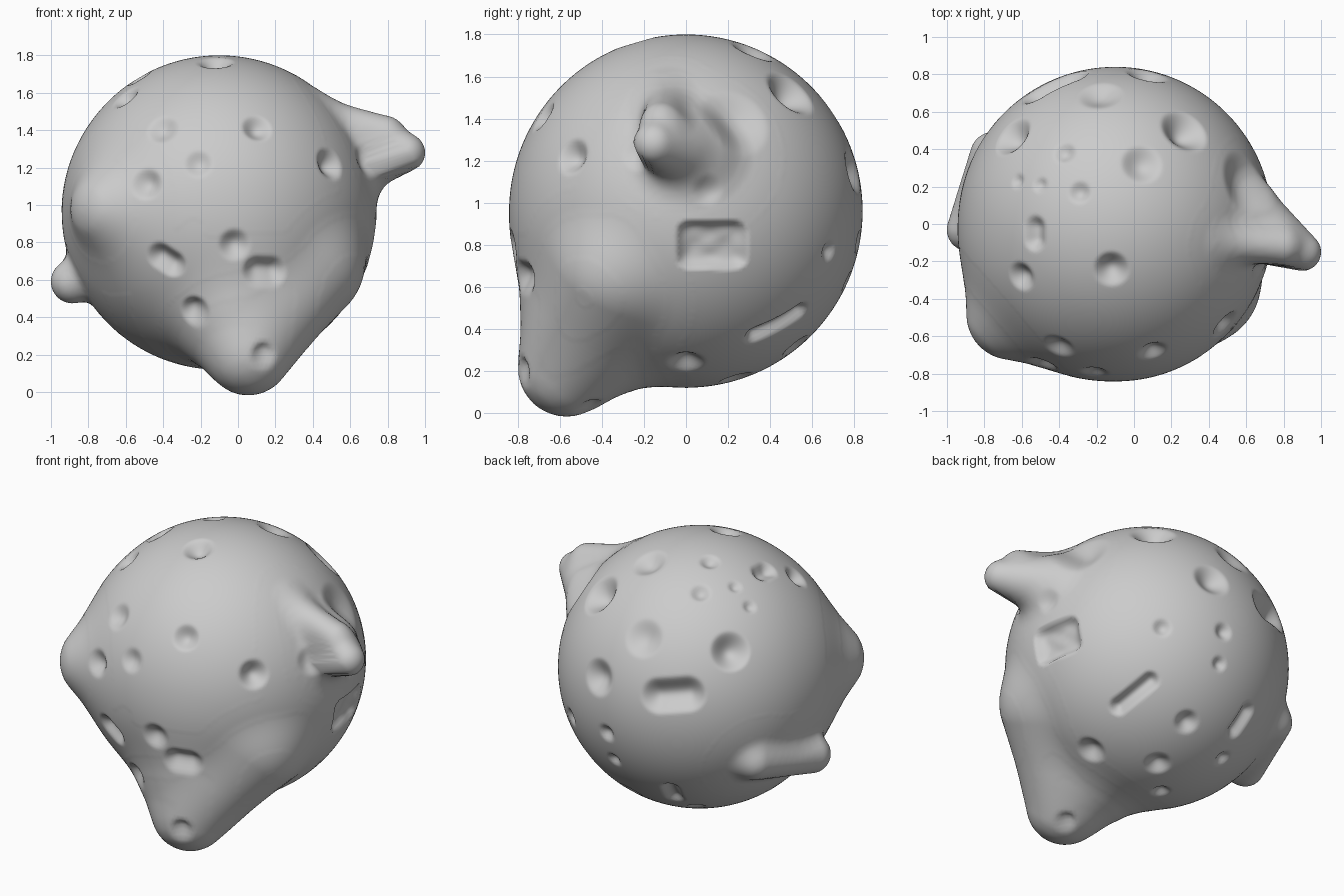
import bpy, bmesh
from math import sin, cos, radians, sqrt
from mathutils import Vector as V

if "Cube" in bpy.data.objects:
    bpy.data.objects.remove(bpy.data.objects["Cube"])

C, R = V((-0.10, 0.0, 0.96)), 0.84      # main ball

# Lumps: round cones (start, start radius, end, end radius, blend width)
LUMPS = [
    ((-.07, -.13, .86), .67, (.05, -.572, .212), .207, .06),  # lower front lobe
    ((.37, -.33, .68), .30, (.06, -.565, .212), .20, .10),    # right shoulder of lobe
    ((-.22, -.11, .97), .69, (-.655, -.485, .98), .24, .06),  # front left lobe
    ((.61, .03, 1.24), .19, (.90, -.15, 1.28), .10, .12),     # horn
    ((.42, -.09, 1.48), .09, (.79, -.12, 1.385), .09, .09),   # ridge above horn
    ((-.885, -.03, .59), .115, (-.755, .37, .67), .12, .07),  # left ridge
]


def prepare(a, ra, b, rb, k):
    a, ab = V(a), V(b) - V(a)
    s = (ra - rb) / ab.length
    return a, ra, ab, ab.length_squared, rb - ra, k, s / sqrt(1 - s * s) / ab.length


LUMPS = [prepare(*l) for l in LUMPS]


def sdf(p):
    d = (p - C).length - R
    for a, ra, ab, l2, dr, k, slant in LUMPS:
        q = p - a
        t = q.dot(ab) / l2
        t -= (q - ab * t).length * slant
        t = min(1.0, max(0.0, t))
        e = (q - ab * t).length - ra - dr * t
        h = k - abs(d - e)
        d = min(d, e)
        if h > 0:
            d -= h * h / (4 * k)
    return d


def surface(n):
    """Outermost surface point along direction n from the ball centre."""
    t = 1.35
    for _ in range(40):
        d = sdf(C + n * t)
        if d < .001:
            break
        t -= d
    return C + n * t


def near(x, y, z):
    return surface((V((x, y, z)) - C).normalized())


# View directions used to place craters: (right, up, towards viewer)
def oblique(hx, hy, elev):
    s, c = sin(radians(elev)), cos(radians(elev))
    return V((-hy, hx, 0)), V((-hx * s, -hy * s, c)), V((hx * c, hy * c, s))


FRONT, RIGHT = oblique(0, -1, 0), oblique(1, 0, 0)
TOP = (V((1, 0, 0)), V((0, 1, 0)), V((0, 0, 1)))
BACK_L, BACK_R = oblique(-.57, .82, 28), oblique(.57, .82, -28)


def place(view, u, v, world=True):
    r, up, w = view
    if world:
        u, v = u - C.dot(r), v - C.dot(up)
    return surface((r * u + up * v + w * sqrt(max(.001, R * R - u * u - v * v))).normalized())


craters = []                             # (a, b, radius, depth)


def crater(a, r, depth=None, b=None):
    craters.append((a, b or a, r, depth or r * .55))


# Front craters
for x, z, r, dp in [(-.4, 1.4, .09, .035), (.1, 1.41, .085, .045), (-.21, 1.22, .08, .03),
                    (-.48, 1.11, .09, .045), (.49, 1.22, .095, .06), (-.02, .79, .09, .045)]:
    crater(place(FRONT, x, z), r, dp)
crater(place(FRONT, -.41, .73), .08, .05, place(FRONT, -.35, .69))
crater(near(-.23, -.72, .43), .09)
crater(near(.13, -.76, .215), .08)
crater(near(.13, -.45, .06), .075)
crater(near(.11, -.80, .64), .09, .05, near(.19, -.79, .63))

# Top craters
for x, y, r, dp in [(-.12, -.24, .1, .06), (-.6, -.28, .085, .05), (-.29, .17, .065, .03),
                    (-.37, .38, .065, .03), (-.62, .23, .045, .02), (-.5, .21, .045, .02),
                    (.04, .32, .115, .05), (.27, .5, .14, .09), (-.65, .47, .125, .08),
                    (-.18, .69, .125, .04)]:
    crater(place(TOP, x, y), r, dp)
crater(place(TOP, -.53, -.08), .07, .045, place(TOP, -.53, -.02))

# Right side craters and slot
for y, z, r, dp in [(.8, 1.15, .12, .06), (.68, .77, .06, .03), (0, .24, .095, .05),
                    (.22, 1.38, .19, .05), (.1, 1.06, .08, .02)]:
    crater(place(RIGHT, y, z), r, dp)
crater(place(RIGHT, .33, .37), .06, .045, place(RIGHT, .54, .48))

# Back craters
for view, u, v, r in [(BACK_L, -.55, -.42, .06), (BACK_L, -.505, -.57, .05),
                      (BACK_R, .19, -.333, .08), (BACK_R, .04, -.583, .085),
                      (BACK_R, .435, -.53, .06), (BACK_R, .083, -.74, .065)]:
    crater(place(view, u, v, False), r)
crater(place(BACK_L, -.24, -.215, False), .115, .075, place(BACK_L, -.07, -.205, False))
crater(place(BACK_R, .495, -.36, False), .065, .04, place(BACK_R, .56, -.25, False))

# Dent on the front face of the horn
crater(near(.80, -.25, 1.28), .10, .03)

craters = [(a, b - a, max(1e-9, (b - a).length_squared), r, dp,
            (a + b) / 2, (r + (b - a).length / 2) ** 2) for a, b, r, dp in craters]


def dig(p):
    total = 0.0
    for a, ab, l2, r, dp, mid, reach in craters:
        if (p - mid).length_squared < reach:
            q = p - a
            t = min(1.0, max(0.0, q.dot(ab) / l2))
            f = (q - ab * t).length / r
            if f < 1:
                total = max(total, dp * (1 - f * f) ** 1.7)
    # rough square pit on the right side
    if p.x > .4:
        e = (abs(p.y - .125) / .17) ** 5 + (abs(p.z - .80) / .115) ** 5
        if e < 1:
            total = max(total, .06 * (1 - e) * (1 + .05 * sin(p.y * 40) * sin(p.z * 50)))
    return total


# Cratered rock body
bm = bmesh.new()
bmesh.ops.create_icosphere(bm, subdivisions=7, radius=1)
for v in bm.verts:
    n = v.co.normalized()
    p = surface(n)
    v.co = p - n * dig(p)
for f in bm.faces:
    f.smooth = True
mesh = bpy.data.meshes.new("cratered_rock")
bm.to_mesh(mesh)
bm.free()
rock = bpy.data.objects.new("cratered_rock", mesh)
bpy.context.collection.objects.link(rock)
